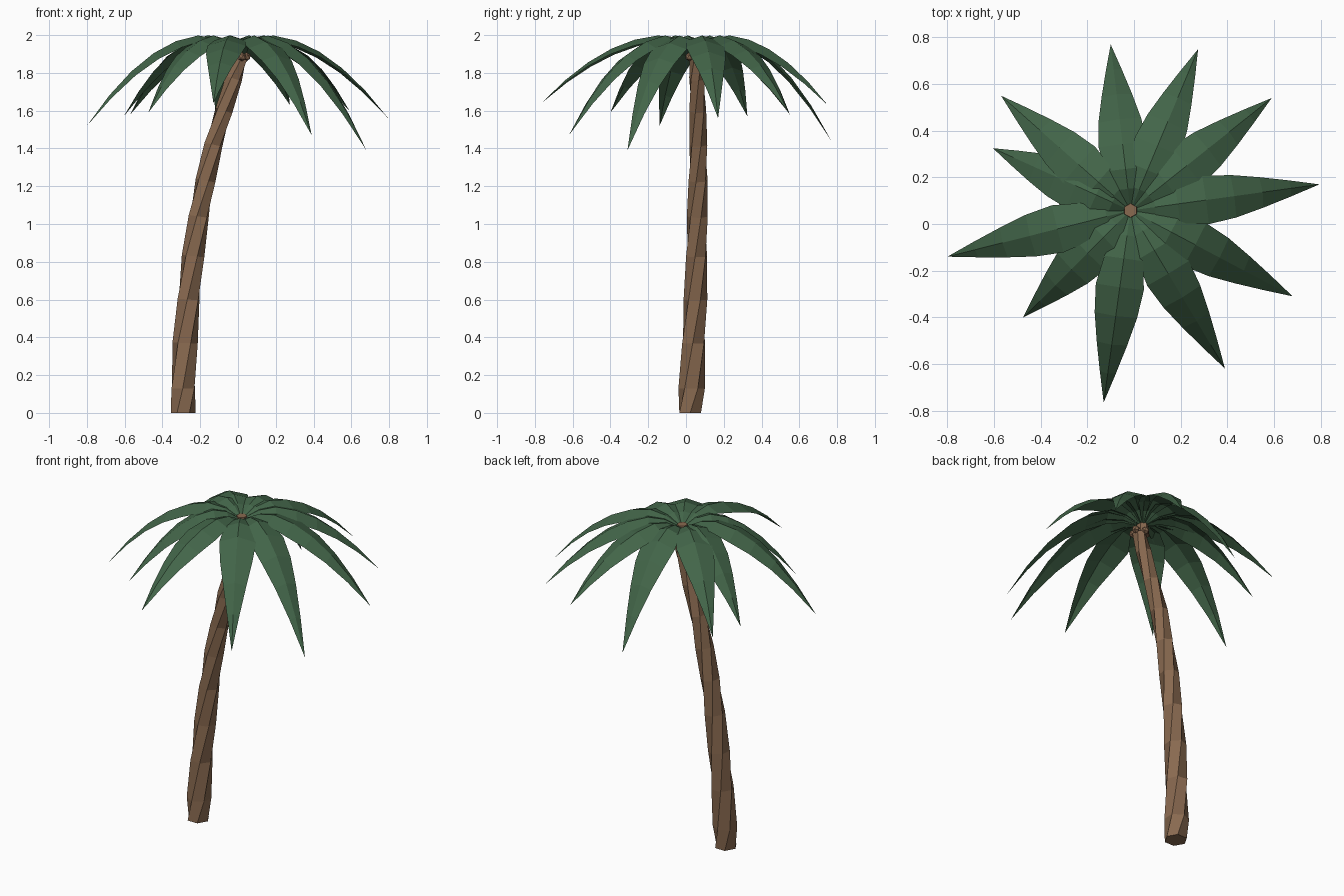
import bpy, bmesh, math
from mathutils import Vector

if "Cube" in bpy.data.objects:
    bpy.data.objects.remove(bpy.data.objects["Cube"])


def material(name, rgb):
    m = bpy.data.materials.new(name)
    m.diffuse_color = (*rgb, 1)
    m.use_nodes = True
    m.node_tree.nodes["Principled BSDF"].inputs["Base Color"].default_value = m.diffuse_color
    return m


BARK = material("brown bark", (0.25, 0.143, 0.08))
LEAF = material("palm green", (0.055, 0.13, 0.066))


def finish(bm, name, mat):
    mesh = bpy.data.meshes.new(name)
    bm.to_mesh(mesh)
    bm.free()
    mesh.materials.append(mat)
    ob = bpy.data.objects.new(name, mesh)
    bpy.context.collection.objects.link(ob)
    return ob


# Trunk: twisted hexagonal rings along a leaning path (x, y, z, radius)
path = [(-0.29, 0.022, 0.0, 0.066), (-0.29, 0.03, 0.13, 0.070), (-0.28, 0.04, 0.37, 0.067),
        (-0.262, 0.05, 0.6, 0.063), (-0.238, 0.056, 0.83, 0.06), (-0.208, 0.06, 1.04, 0.056),
        (-0.172, 0.064, 1.23, 0.053), (-0.13, 0.065, 1.42, 0.049), (-0.075, 0.062, 1.6, 0.046),
        (-0.022, 0.058, 1.77, 0.043), (0.012, 0.056, 1.88, 0.038)]
bm = bmesh.new()
rings = []
for i, (x, y, z, r) in enumerate(path):
    a0 = math.radians(28 * i)
    slope = 0 if i == 0 else (x - path[i - 1][0]) / (z - path[i - 1][2])
    ring = []
    for k in range(6):
        a = a0 + k * math.pi / 3
        dx = r * math.cos(a)
        ring.append(bm.verts.new((x + dx, y + r * math.sin(a), z - slope * dx)))
    rings.append(ring)
for lo, hi in zip(rings, rings[1:]):
    for k in range(6):
        n = (k + 1) % 6
        bm.faces.new((lo[k], lo[n], hi[n], hi[k]))
bm.faces.new(rings[0][::-1])
bm.faces.new(rings[-1])
finish(bm, "trunk", BARK)

# Crown core: small hexagonal knob where the leaves meet
CX, CY = -0.015, 0.058
bm = bmesh.new()
bmesh.ops.create_cone(bm, cap_ends=True, segments=6, radius1=0.04, radius2=0.03, depth=0.08)
bmesh.ops.translate(bm, vec=(CX, CY, 1.91), verts=bm.verts)
finish(bm, "crown_core", BARK)

# Little nuts tucked around the trunk top
for n in range(4):
    a = math.radians(20 + 90 * n)
    bm = bmesh.new()
    bmesh.ops.create_icosphere(bm, subdivisions=1, radius=0.024)
    bmesh.ops.translate(bm, verts=bm.verts,
                        vec=(0.008 + 0.04 * math.cos(a), 0.056 + 0.04 * math.sin(a), 1.885))
    finish(bm, f"nut_{n + 1}", BARK)

# Leaves: arched, ridged blades given by their tips
tips = [(-0.10, 0.77, 1.44), (0.275, 0.75, 1.63), (0.59, 0.54, 1.60), (0.795, 0.17, 1.56),
        (0.68, -0.31, 1.39), (0.39, -0.62, 1.47), (-0.13, -0.765, 1.64), (-0.475, -0.40, 1.59),
        (-0.80, -0.14, 1.52), (-0.605, 0.325, 1.57), (-0.57, 0.55, 1.58)]
# station along blade, half width, rise below the arch top
stations = [(0.03, 0.012, 0.06), (0.13, 0.045, 0.018), (0.25, 0.084, 0.0), (0.4, 0.104, 0.0),
            (0.55, 0.092, 0.0), (0.7, 0.066, 0.0), (0.85, 0.035, 0.0)]
for n, (tx, ty, tz) in enumerate(tips):
    d = Vector((tx - CX, ty - CY, 0))
    side = Vector((-d.y, d.x, 0)).normalized()
    bm = bmesh.new()
    rows = []
    for t, w, dip in stations:
        f = (max(t - 0.2, 0) / 0.8) ** 1.95
        mid = Vector((CX, CY, 2.0 - dip - (2.0 - tz) * f)) + d * t
        edge = Vector((0, 0, -0.33 * w)) - d.normalized() * 0.25 * w * f
        rows.append([bm.verts.new(p) for p in (mid - side * w + edge, mid, mid + side * w + edge)])
    tip = bm.verts.new((tx, ty, tz))
    for a, b in zip(rows, rows[1:]):
        for k in (0, 1):
            bm.faces.new((a[k], b[k], b[k + 1], a[k + 1]))
    for k in (0, 1):
        bm.faces.new((rows[-1][k], tip, rows[-1][k + 1]))
    bmesh.ops.recalc_face_normals(bm, faces=bm.faces)
    bm.normal_update()
    if sum(f.normal.z for f in bm.faces) < 0:
        bmesh.ops.reverse_faces(bm, faces=bm.faces)
    finish(bm, f"leaf_{n + 1}", LEAF)
